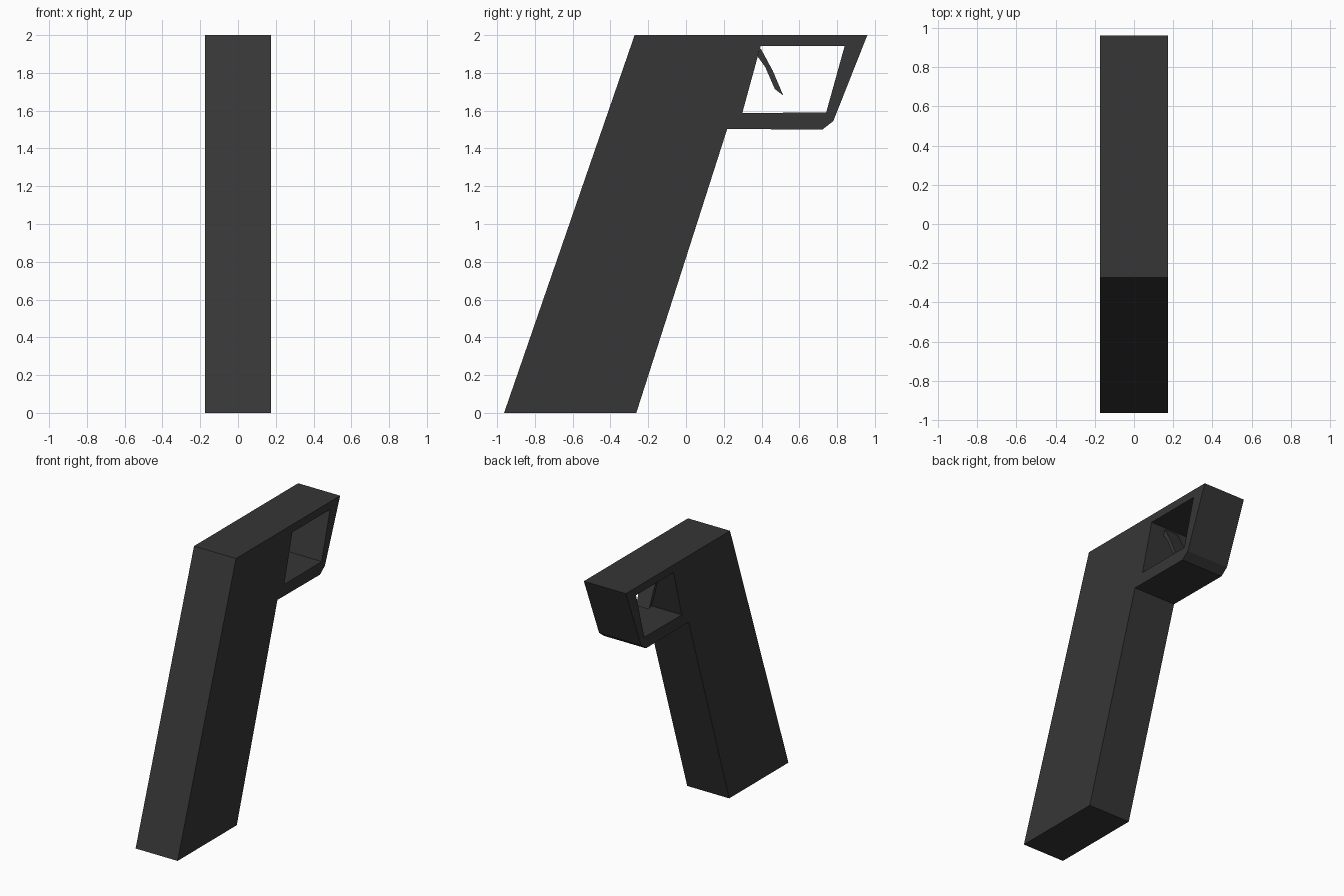
import bpy
from mathutils import Matrix

if "Cube" in bpy.data.objects:
    bpy.data.objects.remove(bpy.data.objects["Cube"])

dark = bpy.data.materials.new("dark grey")
dark.diffuse_color = (0.037, 0.037, 0.037, 1)
dark.use_nodes = True
dark.node_tree.nodes["Principled BSDF"].inputs["Base Color"].default_value = dark.diffuse_color

# maps profile (y, z) drawn in the curve plane to the world YZ plane
TO_SIDE = Matrix(((0, 0, 1, 0), (1, 0, 0, 0), (0, 1, 0, 0), (0, 0, 0, 1)))


def side_plate(name, loops, half_width):
    """Extrude closed side-view outlines (later loops are holes) along x."""
    curve = bpy.data.curves.new(name, 'CURVE')
    curve.dimensions = '2D'
    curve.fill_mode = 'BOTH'
    curve.extrude = half_width
    for loop in loops:
        spline = curve.splines.new('POLY')
        spline.points.add(len(loop) - 1)
        for point, (y, z) in zip(spline.points, loop):
            point.co = (y, z, 0, 1)
        spline.use_cyclic_u = True
    obj = bpy.data.objects.new(name, curve)
    bpy.context.collection.objects.link(obj)
    bpy.ops.object.select_all(action='DESELECT')
    obj.select_set(True)
    bpy.context.view_layer.objects.active = obj
    bpy.ops.object.convert(target='MESH')
    obj = bpy.context.view_layer.objects.active
    obj.data.transform(TO_SIDE)
    obj.data.materials.clear()
    obj.data.materials.append(dark)
    for face in obj.data.polygons:
        face.use_smooth = False
        face.material_index = 0
    return obj


# slanted grip with the finger guard at its top
side_plate("grip_and_guard", [
    [(-0.963, 0), (-0.263, 0), (0.218, 1.503), (0.722, 1.5),
     (0.78, 1.545), (0.96, 2), (-0.272, 2)],
    [(0.298, 1.588), (0.395, 1.942), (0.84, 1.942), (0.742, 1.59)],
], 0.174)

# thin curved trigger
side_plate("trigger", [
    [(0.37, 1.90), (0.42, 1.83), (0.47, 1.715), (0.515, 1.68),
     (0.46, 1.81), (0.395, 1.93)],
], 0.055)
